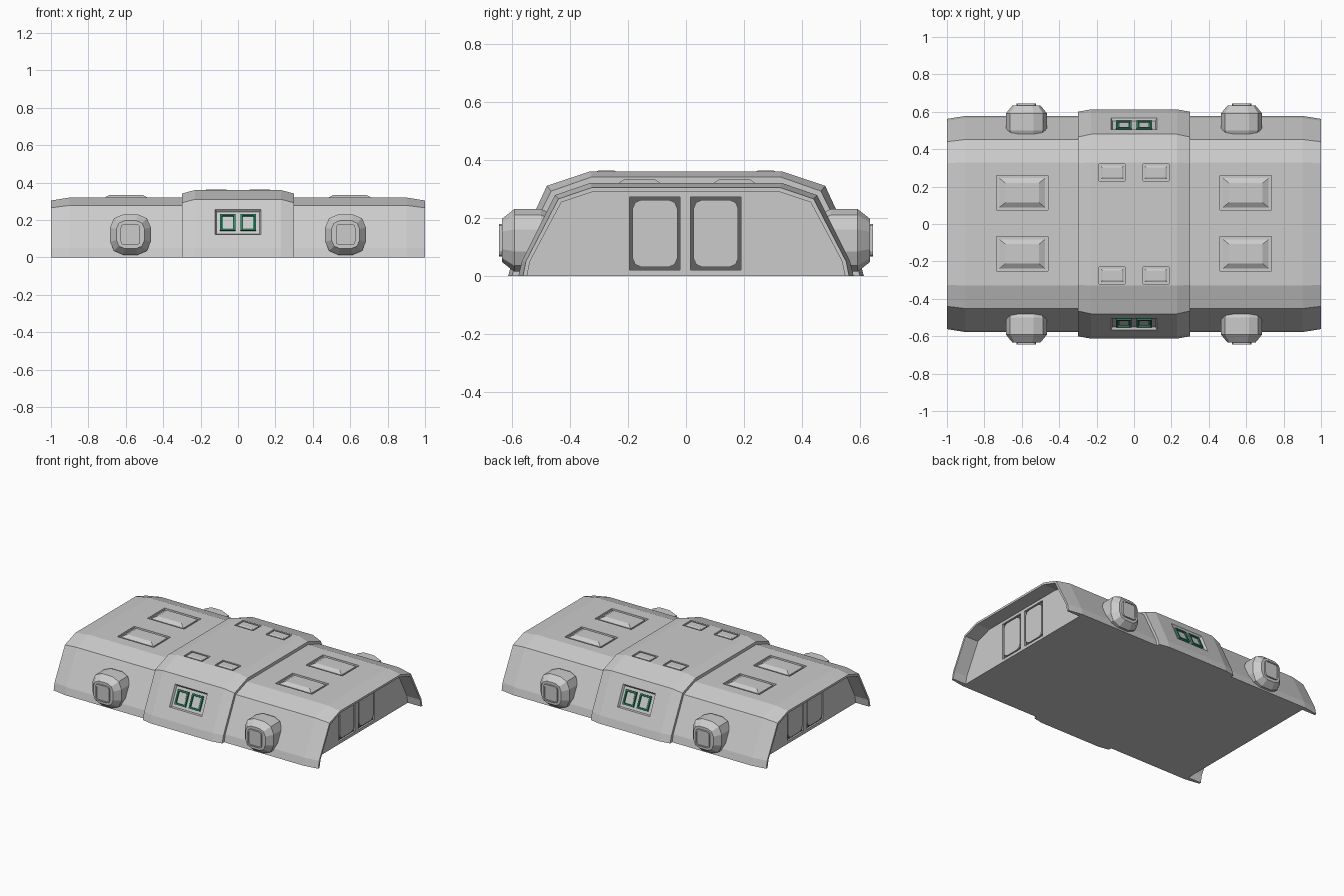
import bpy, bmesh
from mathutils import Vector, Matrix

if "Cube" in bpy.data.objects:
    bpy.data.objects.remove(bpy.data.objects["Cube"])


def finish(name, bm, mirror=(False, False), mat=None):
    bmesh.ops.recalc_face_normals(bm, faces=bm.faces[:])
    me = bpy.data.meshes.new(name)
    bm.to_mesh(me)
    bm.free()
    ob = bpy.data.objects.new(name, me)
    bpy.context.collection.objects.link(ob)
    if mat:
        me.materials.append(mat)
    if any(mirror):
        m = ob.modifiers.new("mirror", 'MIRROR')
        m.use_axis = (mirror[0], mirror[1], False)
        m.use_mirror_merge = False
    return ob


def bridge(bm, a, b, closed=True):
    n = len(a)
    for i in range(n if closed else n - 1):
        j = (i + 1) % n
        bm.faces.new((a[i], a[j], b[j], b[i]))


def outline(w, h, c):
    """Rectangle of half sizes w, h with two-segment corners of size c."""
    if c == 0:
        return [(w, -h), (w, h), (-w, h), (-w, -h)]
    k = 0.3 * c
    q = [(w, h - c), (w - k, h - k), (w - c, h)]
    r = [(-x, y) for x, y in reversed(q)]
    return q + r + [(-x, -y) for x, y in q] + [(-x, -y) for x, y in r]


def stack(name, frame, rings, mirror=(True, True), mat=None):
    """Loft of rectangles (half width, half height, corner, offset) along the frame normal."""
    bm = bmesh.new()
    loops = [[bm.verts.new(frame @ Vector((x, y, z))) for x, y in outline(w, h, c)]
             for w, h, c, z in rings]
    for a, b in zip(loops, loops[1:]):
        bridge(bm, a, b)
    bm.faces.new(loops[0])
    bm.faces.new(loops[-1])
    return finish(name, bm, mirror, mat)


def frame(u, v, origin):
    u, v = Vector(u).normalized(), Vector(v).normalized()
    m = Matrix((u, v, u.cross(v))).transposed().to_4x4()
    m.translation = origin
    return m


def cut(body, cutter, first=False):
    cutter.hide_render = True
    cutter.hide_viewport = False
    cutter.display_type = 'WIRE'
    b = body.modifiers.new("cut", 'BOOLEAN')
    b.object = cutter
    b.operation = 'DIFFERENCE'
    b.solver = 'EXACT'


def arch(half):
    """Open hull cross-section from the +y foot over the roof to the -y foot."""
    return half + [(-y, z) for y, z in reversed(half)]


def ring(bm, x, half):
    return [bm.verts.new((x, y, z)) for y, z in arch(half)]


green = bpy.data.materials.new("window_green")
green.diffuse_color = (0.03, 0.25, 0.13, 1)
green.use_nodes = True
green.node_tree.nodes["Principled BSDF"].inputs["Base Color"].default_value = green.diffuse_color
dark = bpy.data.materials.new("dark_seal")
dark.diffuse_color = (0.12, 0.12, 0.12, 1)
dark.use_nodes = True
dark.node_tree.nodes["Principled BSDF"].inputs["Base Color"].default_value = dark.diffuse_color

# Centre hull section
mid = [(.613, 0), (.60, .05), (.48, .31), (.33, .36)]
mid_end = [(.60, 0), (.585, .05), (.465, .292), (.325, .341)]
bm = bmesh.new()
loops = [ring(bm, x, p) for x, p in ((-.3, mid_end), (-.23, mid), (.23, mid), (.3, mid_end))]
for a, b in zip(loops, loops[1:]):
    bridge(bm, a, b)
bm.faces.new(loops[0])
bm.faces.new(loops[-1])
centre = finish("centre_hull", bm)

# Wing hull with overhanging lip and recessed end wall
side = [(.578, 0), (.566, .05), (.452, .278), (.33, .32)]
side_end = [(.562, 0), (.552, .05), (.44, .265), (.325, .304)]
inner = [(.548, 0), (.538, .05), (.43, .253), (.32, .29)]
bm = bmesh.new()
loops = [ring(bm, x, p) for x, p in
         ((.28, side), (.9, side), (1, side_end), (1, inner), (.9, inner))]
for a, b in zip(loops, loops[1:]):
    bridge(bm, a, b, closed=False)
bm.faces.new(loops[0])
bm.faces.new(loops[-1])
bm.faces.new([l[0] for l in loops] + [l[-1] for l in reversed(loops)])
wings = finish("wing_hull", bm)

# Roof hatches on the wings
for tag, y in (("rear", .167), ("front", -.16)):
    f = frame((1, 0, 0), (0, 1, 0), (.598, y, .32))
    c = stack("hatch_cutter_" + tag, f, [(.138, .092, 0, -.012), (.138, .092, 0, .03)], (False, False))
    cut(wings, c)
    stack("roof_hatch_" + tag, f, [(.122, .078, 0, -.014), (.122, .078, 0, -.004), (.09, .052, 0, .013)], (True, False))

# End wall doors
for tag, y in (("rear", .103), ("front", -.107)):
    f = frame((0, 1, 0), (0, 0, 1), (.9, y, .146))
    c = stack("door_cutter_" + tag, f, [(.087, .126, 0, -.015), (.087, .126, 0, .03)], (False, False))
    cut(wings, c)
    stack("door_seal_" + tag, f, [(.088, .127, 0, -.02), (.088, .127, 0, -.012)], (True, False), dark)
    stack("door_panel_" + tag, f, [(.077, .116, .03, -.016), (.077, .116, .03, -.002)], (True, False))

m = wings.modifiers.new("mirror", 'MIRROR')
m.use_mirror_merge = False

# Small roof hatches on the centre section
f = frame((1, 0, 0), (0, 1, 0), (.117, .275, .36))
cut(centre, stack("small_hatch_cutter", f, [(.07, .045, 0, -.01), (.07, .045, 0, .03)]))
stack("small_roof_hatch", f, [(.06, .035, 0, -.012), (.06, .035, 0, -.002), (.052, .027, 0, .003)])

# Window recess and green framed windows on the sloped faces
up = (0, .12, .26)
f = frame((1, 0, 0), up, (0, -.5355, .19))
cut(centre, stack("window_cutter", f, [(.115, .066, 0, -.015), (.124, .076, 0, .004), (.124, .076, 0, .03)], (False, True)))
f = frame((1, 0, 0), up, (.054, -.5355, .19))
stack("window_frame", f, [(.041, .048, 0, -.018), (.041, .048, 0, -.002), (.031, .038, 0, -.002),
                          (.031, .038, 0, -.012)], mat=green)
stack("window_pane", f, [(.027, .034, 0, -.014), (.027, .034, 0, -.008)])

# Side pods with capped nozzles
f = frame((1, 0, 0), (0, 0, 1), (.575, 0, .122))
stack("side_pod", f, [(.095, .09, .06, .46), (.109, .108, .07, .5), (.109, .108, .07, .592),
                      (.075, .075, .045, .634)])
stack("pod_cap", f, [(.052, .056, .018, .62), (.052, .056, .018, .645), (.044, .048, .015, .645),
                     (.044, .048, .015, .64)])
